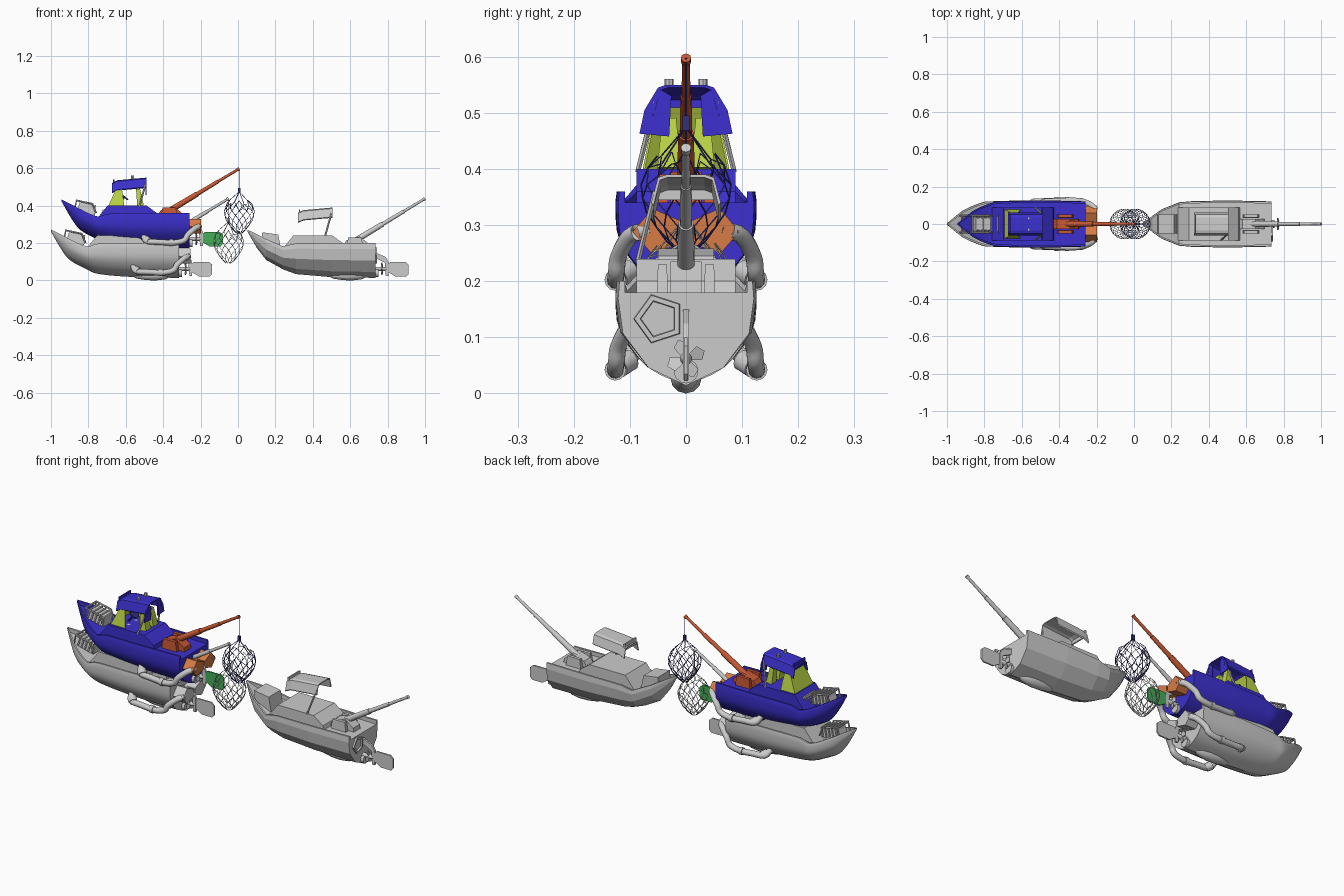
import bpy, math
from mathutils import Vector, Matrix

if "Cube" in bpy.data.objects:
    bpy.data.objects.remove(bpy.data.objects["Cube"])

O = Vector((0, 0, 0))      # origin of the boat being built (bow at local x = 0)
PRE = ""


def material(name, rgb):
    m = bpy.data.materials.new(name)
    m.diffuse_color = (*rgb, 1)
    m.use_nodes = True
    m.node_tree.nodes["Principled BSDF"].inputs["Base Color"].default_value = m.diffuse_color
    return m


BLUE = material("blue", (.045, .03, .62))
RUST = material("rust", (.58, .1, .035))
ORANGE = material("orange", (.68, .2, .06))
YELLOW = material("yellow", (.5, .66, .06))
GREEN = material("green", (.06, .42, .1))
NAVY = material("navy", (.03, .03, .2))


def mesh(name, verts, faces, mat=None, smooth=False):
    me = bpy.data.meshes.new(PRE + name)
    me.from_pydata([Vector(v) + O for v in verts], [], faces)
    ob = bpy.data.objects.new(PRE + name, me)
    bpy.context.collection.objects.link(ob)
    if mat:
        me.materials.append(mat)
    bpy.ops.object.select_all(action='DESELECT')
    bpy.context.view_layer.objects.active = ob
    ob.select_set(True)
    bpy.ops.object.mode_set(mode='EDIT')
    bpy.ops.mesh.select_all(action='SELECT')
    bpy.ops.mesh.normals_make_consistent(inside=False)
    bpy.ops.object.mode_set(mode='OBJECT')
    if smooth:
        bpy.ops.object.shade_smooth_by_angle(angle=math.radians(40))
    return ob


def loft(name, rings, mat=None, smooth=False, caps=True, closed=True):
    n = len(rings[0])
    f = [(i*n+j, i*n+(j+1) % n, (i+1)*n+(j+1) % n, (i+1)*n+j)
         for i in range(len(rings)-1) for j in range(n if closed else n-1)]
    if caps:
        f += [tuple(range(n)), tuple((len(rings)-1)*n+j for j in range(n))]
    return mesh(name, [v for r in rings for v in r], f, mat, smooth)


def tube(name, path, radii, mat=None, n=12):
    path = [Vector(p) for p in path]
    if not isinstance(radii, (list, tuple)):
        radii = [radii]*len(path)
    rings = []
    for i, p in enumerate(path):
        d = (path[min(i+1, len(path)-1)] - path[max(i-1, 0)]).normalized()
        u = d.cross(Vector((0, 1, 0)) if abs(d.y) < .9 else Vector((1, 0, 0))).normalized()
        v = d.cross(u)
        rings.append([p + radii[i]*(u*math.cos(a) + v*math.sin(a))
                      for a in (2*math.pi*k/n for k in range(n))])
    return loft(name, rings, mat, n > 6)


def box(name, c, s, mat=None, tilt=0, taper=1):
    R = Matrix.Rotation(tilt, 3, 'Y')
    rings = [[Vector(c) + R @ Vector((x*s[0]/2*t, y*s[1]/2*t, z*s[2]/2))
              for x, y in ((-1, -1), (1, -1), (1, 1), (-1, 1))] for z, t in ((-1, 1), (1, taper))]
    return loft(name, rings, mat)


def prism_x(name, pts, a, b, mat=None):
    return loft(name, [[(x, y, z) for y, z in pts] for x in (a, b)], mat)


def prism_y(name, pts, a, b, mat=None):
    return loft(name, [[(x, y, z) for x, z in pts] for y in (a, b)], mat)


def spline(pts, k):
    P = [Vector(p) for p in pts]
    P = [2*P[0]-P[1]] + P + [2*P[-1]-P[-2]]
    out = []
    for i in range(1, len(P)-2):
        a, b, c, d = P[i-1:i+3]
        out += [.5*(2*b + (c-a)*t + (2*a-5*b+4*c-d)*t*t + (3*b-a-3*c+d)*t**3)
                for t in (j/k for j in range(k))]
    return out + [P[-2]]


def hull(low, mat):
    # stations: x, half beam, sheer height, keel height
    st = [(0, .004, .272, .262), (.05, .045, .248, .175), (.1, .08, .222, .11), (.19, .116, .183, .06),
          (.26, .122, .198, .034), (.45, .126, .2, .018), (.685, .121, .2, .014)]
    sec = [(.98, 1), (1, .83), (.93, .5), (.55, .17), (0, 0)]
    if not low:
        st = [tuple(v) for v in (q.to_tuple() for q in spline([Vector(s) for s in st], 4))]
        sec = [tuple(v) for v in spline([Vector(s) for s in sec], 3)]
    rings = []
    for x, b, zs, zk in st:
        wall = min(.012, b*.5)
        deck = max(zs-.02, zk+.004) if x else zs-.002
        half = [(x, 0, deck), (x, b-wall, deck), (x, b-wall, zs)]
        half += [(x, b*y, zk+(zs-zk)*z) for y, z in sec]
        rings.append(half + [(p[0], -p[1], p[2]) for p in half[-2:0:-1]])
    loft("hull", rings, mat, not low)
    # keel bulge under the stern
    tube("keel", [(x, 0, .028) for x in (.43, .46, .51, .56, .61, .65)],
         [.004, .018, .026, .028, .022, .004], mat, 12)


def cabin(low, mat, glass):
    prism_y("cabin_base", [(.185, .165), (.245, .24), (.455, .24), (.51, .2), (.52, .165)], -.088, .088, mat)
    arch = [(-.062, -.05), (-.05, -.005), (-.035, 0), (.035, 0), (.05, -.005), (.062, -.05)]
    rings = [[(x, y, z0+z) for y, z in arch] + [(x, y*.93, z0+z-.005) for y, z in arch[::-1]]
             for x, z0 in ((.27, .362), (.3, .376), (.455, .39))]
    loft("roof", rings, mat)
    prism_x("visor", [(-.05, .345), (.05, .345), (.048, .38), (-.048, .38)], .275, .282, mat)
    for s in ((-1,) if low else (-1, 1)):
        tube("roof_post", [(.415, s*.086, .235), (.45, s*.055, .36)], .005, None, 6)
    if low:
        return
    # windscreen with side wings, seats, rear panels and wheel
    loft("windscreen", [[(.25, -.075, .24), (.25, .075, .24), (.254, .075, .24), (.254, -.075, .24)],
                        [(.3, -.052, .35), (.3, .052, .35), (.304, .052, .35), (.304, -.052, .35)]], glass)
    for s in (-1, 1):
        loft("side_window", [[(.25, s*.077, .24), (.335, s*.077, .24), (.335, s*.073, .24), (.25, s*.073, .24)],
                             [(.3, s*.055, .35), (.32, s*.055, .35), (.32, s*.051, .35), (.3, s*.051, .35)]], glass)
        prism_x("rear_panel", [(s*.03, .298), (s*.083, .303), (s*.074, .345), (s*.05, .385), (s*.026, .37)],
                .448, .453, mat)
        box("seat_back", (.415, s*.03, .285), (.035, .042, .09), glass, -.15, .6)
        tube("roof_lamp", [(.38, s*.03, .38), (.38, s*.03, .4)], .008, None, 8)
    tube("wheel_column", [(.3, 0, .24), (.335, 0, .285)], .005, mat, 8)
    tube("steering_wheel", [(.333, 0, .284), (.338, 0, .29)], .025, NAVY if mat else None, 12)


def boom(mat):
    prism_y("boom_base", [(.5, .17), (.53, .215), (.6, .235), (.645, .2), (.65, .17)], -.028, .028, mat)
    for s in (-1, 1):
        box("boom_cheek", (.575, s*.042, .2), (.09, .02, .06), mat, 0, .8)
    A, B = Vector((.575, 0, .212)), Vector((.95, 0, .438))
    ts = (0, .4, .401, .7, .701, .97, .971, 1)
    tube("boom", [A.lerp(B, t) for t in ts], [.016, .014, .011, .01, .008, .007, .009, .009], mat)


def steering(rudder_mat):
    tube("propeller_shaft", [(.67, 0, .062), (.735, 0, .062), (.75, 0, .062)], [.011, .011, .003], None, 10)
    tube("shaft_housing", [(.67, 0, .04), (.7, 0, .04)], .022, None, 14)
    for k in range(4):
        a = k*math.pi/2 + .4
        c, s = math.cos(a), math.sin(a)
        loft("blade", [[(.718+x+w*.3, r*c-w*s, .062+r*s+w*c) for r, w in
                        ((.006, -.005), (.026, -.013), (.036, 0), (.026, .013), (.006, .005))]
                       for x in (0, .004)])
    prism_y("rudder_bracket", [(.685, .15), (.74, .125), (.755, .1), (.755, .025), (.74, .025), (.735, .095),
                               (.685, .12)], -.005, .005)
    prism_y("rudder", [(.745, .08), (.765, .1), (.845, .1), (.862, .085), (.862, .035), (.85, .022),
                       (.79, .022), (.765, .038), (.745, .045)], -.004, .004, rudder_mat)


def fittings(tab_mat):
    for s in (-1, 1):
        # exhaust pipe and flange
        path = spline([Vector(p) for p in ((.44, s*.09, .075), (.455, s*.118, .05), (.52, s*.123, .045),
                                           (.6, s*.126, .042), (.655, s*.124, .055), (.675, s*.12, .085),
                                           (.715, s*.1, .12), (.735, s*.075, .13), (.68, s*.06, .135))], 4)
        tube("exhaust_pipe", path, .015)
        tube("pipe_flange", [(.575, s*.126, .043), (.595, s*.126, .042)], .019)
        tube("pipe_end", [(.45, s*.1, .06), (.47, s*.12, .047)], .02)
        # stern plates
        prism_x("stern_plate", [(s*y, z) for y, z in ((.004, .145), (.06, .17), (.095, .128), (.062, .09),
                                                      (.004, .108))], .68, .745, tab_mat)
    # ribbed bow engine
    T = .25
    box("bow_engine", (.135, 0, .225), (.1, .075, .05), None, T, .85)
    for k in range(5):
        box("engine_rib", (.095+k*.02, 0, .24-k*.005), (.007, .086, .05), None, T, .9)
    for s in (-1, 1):
        path = [(.07, s*.045, .225), (.08, s*.045, .268), (.165, s*.045, .25), (.185, s*.045, .2)]
        tube("engine_frame", path, .005, None, 8)
    tube("frame_bar", [(.08, -.045, .268), (.08, .045, .268)], .005, None, 8)


def net(mat):
    cx = .95
    tube("net_rope", [(cx, 0, .438), (cx, 0, .33)], .002, mat, 6)
    box("net_block", (cx, 0, .322), (.014, .012, .026), mat)
    prof = [(.05, .26), (.07, .238), (.08, .212), (.08, .188), (.07, .162), (.055, .137), (.035, .112), (.012, .09)]
    n = 12
    verts = [(cx+r*math.cos(2*math.pi*(j+i % 2*.5)/n), r*math.sin(2*math.pi*(j+i % 2*.5)/n),
              z + (.012*math.sin(j*2.4) if i < 2 else 0)) for i, (r, z) in enumerate(prof) for j in range(n)]
    faces = []
    for i in range(len(prof)-2):
        for j in range(n):
            a, b = (j-1+i % 2) % n, (j+i % 2) % n
            faces.append((i*n+j, (i+1)*n+a, (i+2)*n+j, (i+1)*n+b))
    ob = mesh("net", verts, faces, mat)
    w = ob.modifiers.new("wire", 'WIREFRAME')
    w.thickness = .003
    for j in range(0, n, 2):
        tube("net_line", [(cx, 0, .315), verts[j]], .0015, mat, 4)


def boat(prefix, origin, low=False, net_on=True, hull_m=None, boom_m=None, tab_m=None, glass=None,
         rudder_m=None, net_m=None):
    global O, PRE
    O, PRE = Vector(origin), prefix + "_"
    hull(low, hull_m)
    cabin(low, hull_m, glass)
    boom(boom_m)
    steering(rudder_m)
    if low:
        # bow hatch and five-sided frame on the transom
        prism_y("bow_hatch", [(.075, .19), (.08, .258), (.165, .245), (.18, .17)], -.05, .05)
        ring = lambda r, x: [(x, -.048+r*math.cos(k*1.2566+math.pi), .133+r*math.sin(k*1.2566+math.pi))
                             for k in range(5)]
        loft("transom_frame", [ring(.046, .683), ring(.044, .693), ring(.034, .693), ring(.032, .683)], caps=False)
    else:
        fittings(tab_m)
        net(net_m)


boat("grey_boat", (-1, 0, 0))
boat("blue_boat", (-.943, 0, .16), False, True, BLUE, RUST, ORANGE, YELLOW, GREEN, NAVY)
boat("simple_boat", (.05, 0, 0), True)
